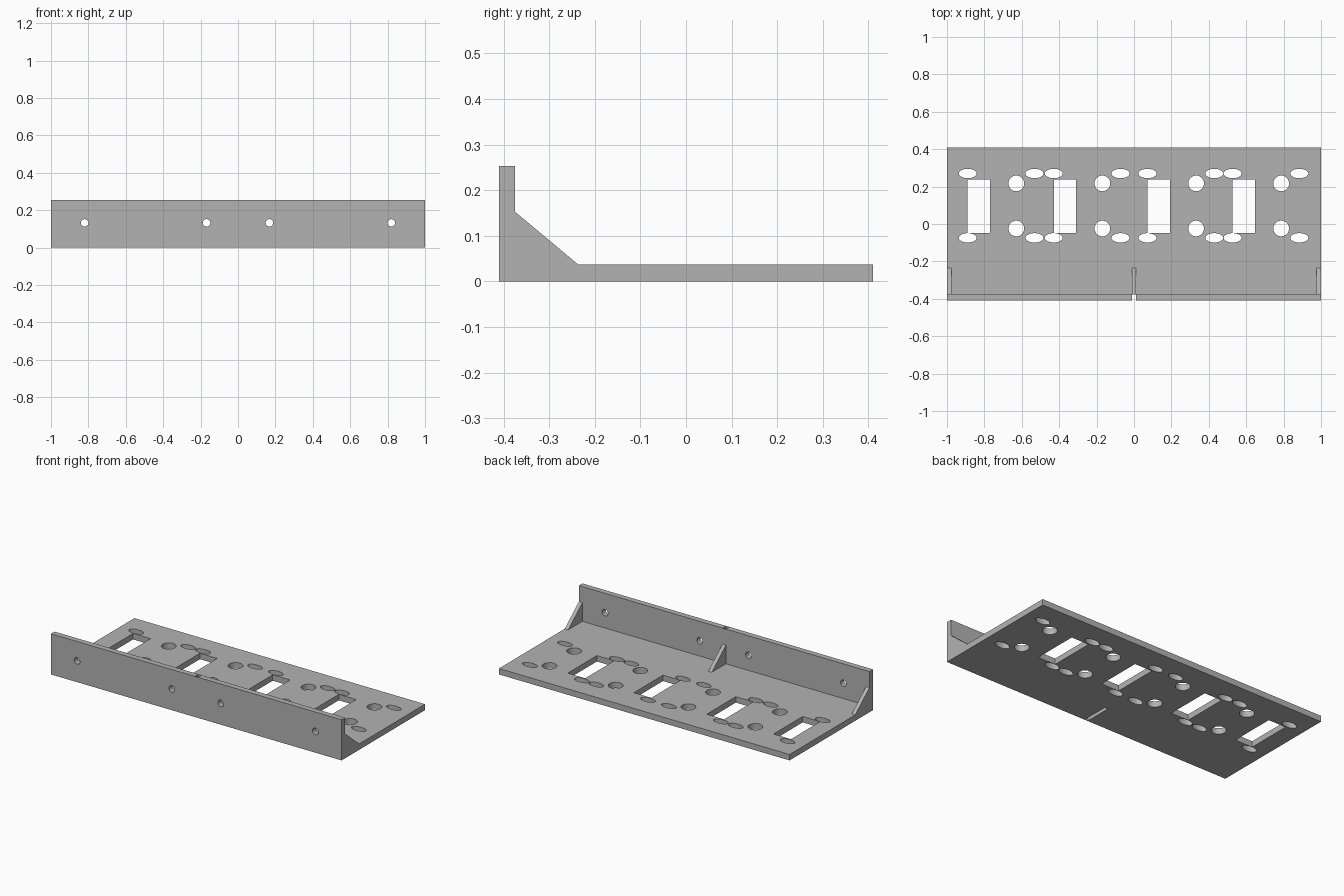
import bpy, bmesh, math
from mathutils import Matrix, Vector

cube = bpy.data.objects.get("Cube")
if cube:
    bpy.data.objects.remove(cube, do_unlink=True)

HALF, DEPTH = 1.0, 0.41
PLATE, WALL_TOP, WALL_BACK = 0.037, 0.253, -0.375
RIB_TOP, RIB_END, RIB_WIDTH = 0.153, -0.236, 0.024

grey = bpy.data.materials.new("plain grey")
grey.use_nodes = True
colour = (0.45, 0.45, 0.45, 1)
grey.diffuse_color = colour
grey.node_tree.nodes["Principled BSDF"].inputs["Base Color"].default_value = colour


def finish(name, bm):
    bmesh.ops.recalc_face_normals(bm, faces=bm.faces)
    mesh = bpy.data.meshes.new(name)
    bm.to_mesh(mesh)
    bm.free()
    mesh.materials.append(grey)
    obj = bpy.data.objects.new(name, mesh)
    bpy.context.collection.objects.link(obj)
    return obj


def extrude_profile(name, profile, x0, x1):
    """Extrude a (y, z) outline along x."""
    bm = bmesh.new()
    face = bm.faces.new([bm.verts.new((x0, y, z)) for y, z in profile])
    new = bmesh.ops.extrude_face_region(bm, geom=[face])["geom"]
    moved = [v for v in new if isinstance(v, bmesh.types.BMVert)]
    bmesh.ops.translate(bm, verts=moved, vec=(x1 - x0, 0, 0))
    return finish(name, bm)


def add_box(bm, centre, size):
    matrix = Matrix.Translation(centre) @ Matrix.Diagonal((*size, 1))
    bmesh.ops.create_cube(bm, size=1, matrix=matrix)


def add_round(bm, centre, rx, ry, depth, turn=0):
    """Add an elliptical peg, optionally turned about x."""
    matrix = (Matrix.Translation(centre) @ Matrix.Rotation(turn, 4, "X")
              @ Matrix.Diagonal((rx, ry, 1, 1)))
    bmesh.ops.create_cone(bm, cap_ends=True, segments=32, radius1=1,
                          radius2=1, depth=depth, matrix=matrix)


def combine(target, tool, operation):
    tool.hide_render = True
    mod = target.modifiers.new(operation.lower(), "BOOLEAN")
    mod.operation, mod.solver, mod.object = operation, "EXACT", tool
    bpy.context.view_layer.objects.active = target
    bpy.ops.object.modifier_apply(modifier=mod.name)
    bpy.data.objects.remove(tool, do_unlink=True)


# Base plate and front wall as one angle section
bracket = extrude_profile("mounting_bracket", [
    (-DEPTH, 0), (DEPTH, 0), (DEPTH, PLATE), (WALL_BACK, PLATE),
    (WALL_BACK, WALL_TOP), (-DEPTH, WALL_TOP)], -HALF, HALF)

# Triangular ribs at both ends and in the middle
for x in (-HALF, -RIB_WIDTH / 2, HALF - RIB_WIDTH):
    rib = extrude_profile("rib", [
        (WALL_BACK, PLATE), (RIB_END, PLATE), (WALL_BACK, RIB_TOP)],
        x, x + RIB_WIDTH)
    combine(bracket, rib, "UNION")

# Narrow hollow inside the middle rib, open at the wall top and underneath
skin = 0.001
hollow = extrude_profile("rib_hollow", [
    (-DEPTH + skin, -0.1), (RIB_END - skin, -0.1),
    (RIB_END - skin, PLATE - skin), (WALL_BACK - skin, RIB_TOP - skin),
    (WALL_BACK - skin, 0.4), (-DEPTH + skin, 0.4)],
    -RIB_WIDTH / 2 + skin, RIB_WIDTH / 2 - skin)
combine(bracket, hollow, "DIFFERENCE")

# Plate openings: four windows, each with round holes and oval slots
bm = bmesh.new()
for x in (-0.829, -0.369, 0.132, 0.587):
    add_box(bm, (x, 0.095, 0), (0.12, 0.286, 0.2))
    for y in (-0.024, 0.217):
        add_round(bm, (x + 0.2, y, 0), 0.042, 0.042, 0.2)
    for y in (-0.074, 0.27):
        for dx in (-0.06, 0.297):
            add_round(bm, (x + dx, y, 0), 0.048, 0.025, 0.2)
combine(bracket, finish("plate_cutter", bm), "DIFFERENCE")

# Screw holes through the front wall
bm = bmesh.new()
for x in (-0.82, -0.168, 0.168, 0.82):
    add_round(bm, (x, -0.39, 0.132), 0.02, 0.02, 0.1, math.pi / 2)
combine(bracket, finish("wall_cutter", bm), "DIFFERENCE")

# Smooth hole walls, sharp edges elsewhere
bpy.ops.object.select_all(action="DESELECT")
bracket.select_set(True)
bpy.context.view_layer.objects.active = bracket
bpy.ops.object.shade_smooth_by_angle(angle=math.radians(30))
